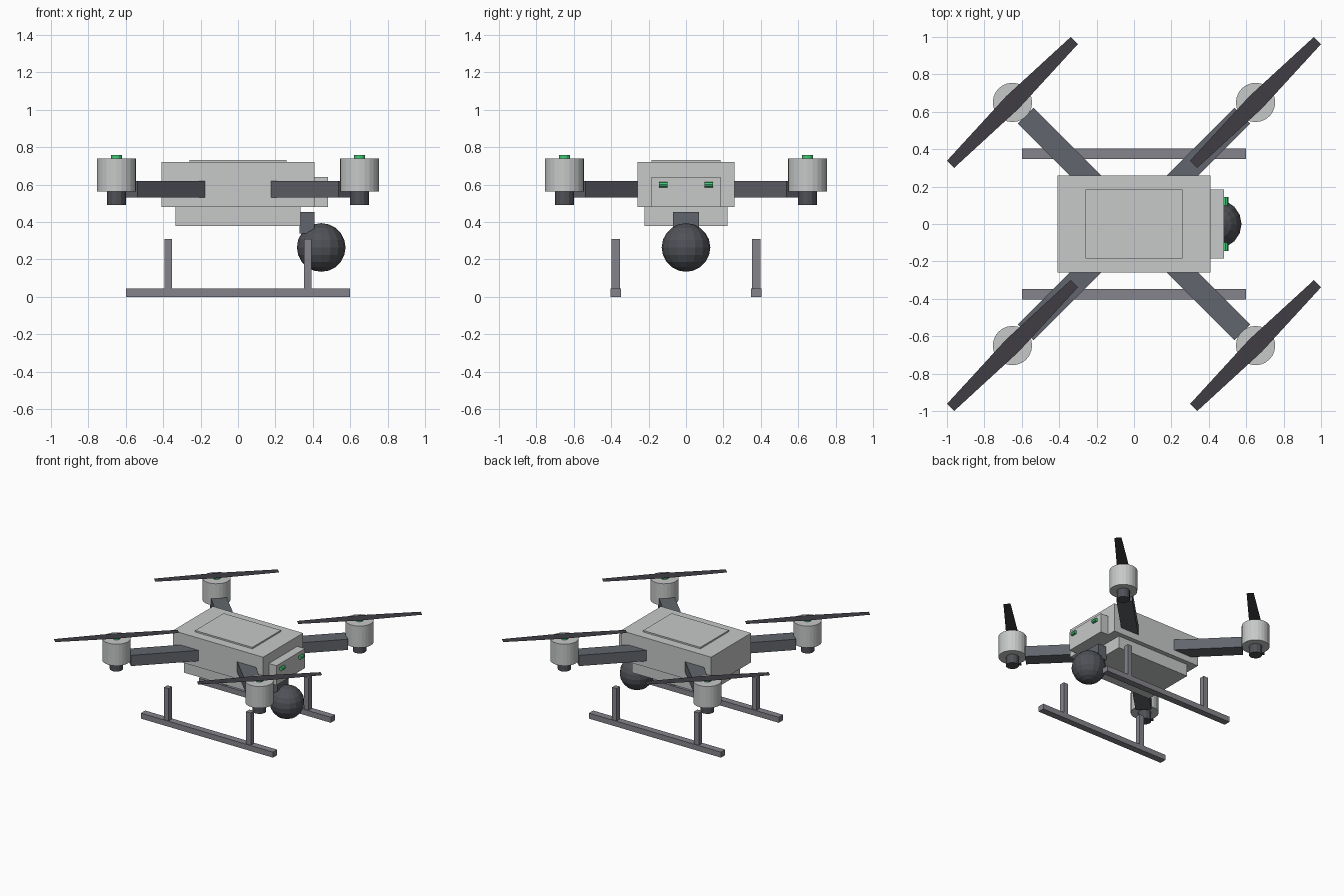
import bpy
import bmesh
from math import radians, sqrt
from mathutils import Matrix, Vector

cube = bpy.data.objects.get("Cube")
if cube:
    bpy.data.objects.remove(cube, do_unlink=True)


def material(name, rgb):
    m = bpy.data.materials.new(name)
    m.use_nodes = True
    m.diffuse_color = (*rgb, 1)
    m.node_tree.nodes["Principled BSDF"].inputs["Base Color"].default_value = (*rgb, 1)
    return m


SHELL = material("light_grey", (0.57, 0.58, 0.58))
ARM = material("slate_grey", (0.12, 0.13, 0.15))
BLADE = material("charcoal", (0.05, 0.047, 0.057))
SKID = material("mid_grey", (0.23, 0.23, 0.26))
DARK = material("dark_grey", (0.08, 0.083, 0.095))
GREEN = material("signal_green", (0.06, 0.58, 0.19))


def finish(name, bm, mat):
    mesh = bpy.data.meshes.new(name)
    bm.to_mesh(mesh)
    bm.free()
    mesh.materials.append(mat)
    ob = bpy.data.objects.new(name, mesh)
    bpy.context.collection.objects.link(ob)
    return ob


def box(name, centre, size, mat, turn=0):
    bm = bmesh.new()
    place = (Matrix.Translation(centre) @ Matrix.Rotation(turn, 4, "Z")
             @ Matrix.Diagonal((*size, 1)))
    bmesh.ops.create_cube(bm, size=1, matrix=place)
    return finish(name, bm, mat)


def cylinder(name, centre, radius, depth, sides, mat, axis="Z"):
    bm = bmesh.new()
    turn = Matrix.Rotation(radians(90), 4, "X") if axis == "Y" else Matrix()
    bmesh.ops.create_cone(bm, cap_ends=True, segments=sides, radius1=radius,
                          radius2=radius, depth=depth,
                          matrix=Matrix.Translation(centre) @ turn)
    return finish(name, bm, mat)


def blade(name, centre, half, root, tip):
    # flat two-ended blade, widest at the hub
    bm = bmesh.new()
    along = Vector((1, 1, 0)).normalized()
    across = Vector((-1, 1, 0)).normalized()
    rows = [[bm.verts.new(Vector(centre) + along * d + across * w * s) for s in (-1, 1)]
            for d, w in ((-half, tip), (0, root), (half, tip))]
    for a, b in zip(rows, rows[1:]):
        bm.faces.new((a[0], b[0], b[1], a[1]))
    return finish(name, bm, BLADE)


# Fuselage
box("body", (0, 0, 0.60), (0.82, 0.52, 0.24), SHELL)
box("top_panel", (0, 0, 0.725), (0.52, 0.37, 0.014), SHELL)
box("belly", (0, 0, 0.43), (0.67, 0.445, 0.10), SHELL)
box("nose", (0.44, 0, 0.56), (0.08, 0.37, 0.16), SHELL)

# Camera
box("camera_bracket", (0.37, 0, 0.397), (0.08, 0.14, 0.115), ARM)
bm = bmesh.new()
bmesh.ops.create_uvsphere(bm, u_segments=16, v_segments=10, radius=0.13,
                          matrix=Matrix.Translation((0.445, 0, 0.264)))
finish("camera_ball", bm, DARK)

for sy, side in ((1, "left"), (-1, "right")):
    cylinder(f"{side}_nose_light", (0.49, 0.122 * sy, 0.60), 0.015, 0.045, 8, GREEN, "Y")

    # Landing gear
    box(f"{side}_skid", (0, 0.375 * sy, 0.0225), (1.2, 0.055, 0.045), SKID)
    for sx, end in ((1, "fore"), (-1, "aft")):
        tag = f"{end}_{side}"
        box(f"{tag}_strut", (0.373 * sx, 0.375 * sy, 0.175), (0.042, 0.044, 0.27), SKID)

        # Arm and rotor
        inner, outer, hub = 0.15, 0.58, 0.65
        mid = (inner + outer) / 2
        box(f"{tag}_arm", (mid * sx, mid * sy, 0.576),
            ((outer - inner) * sqrt(2), 0.12, 0.088), ARM, radians(45) * sx * sy)
        x, y = hub * sx, hub * sy
        cylinder(f"{tag}_motor", (x, y, 0.652), 0.105, 0.178, 24, SHELL)
        cylinder(f"{tag}_motor_base", (x, y, 0.53), 0.05, 0.08, 12, DARK)
        cylinder(f"{tag}_hub_cap", (x, y, 0.748), 0.03, 0.02, 12, GREEN)
        blade(f"{tag}_propeller", (x, y, 0.76), 0.468, 0.047, 0.027)
